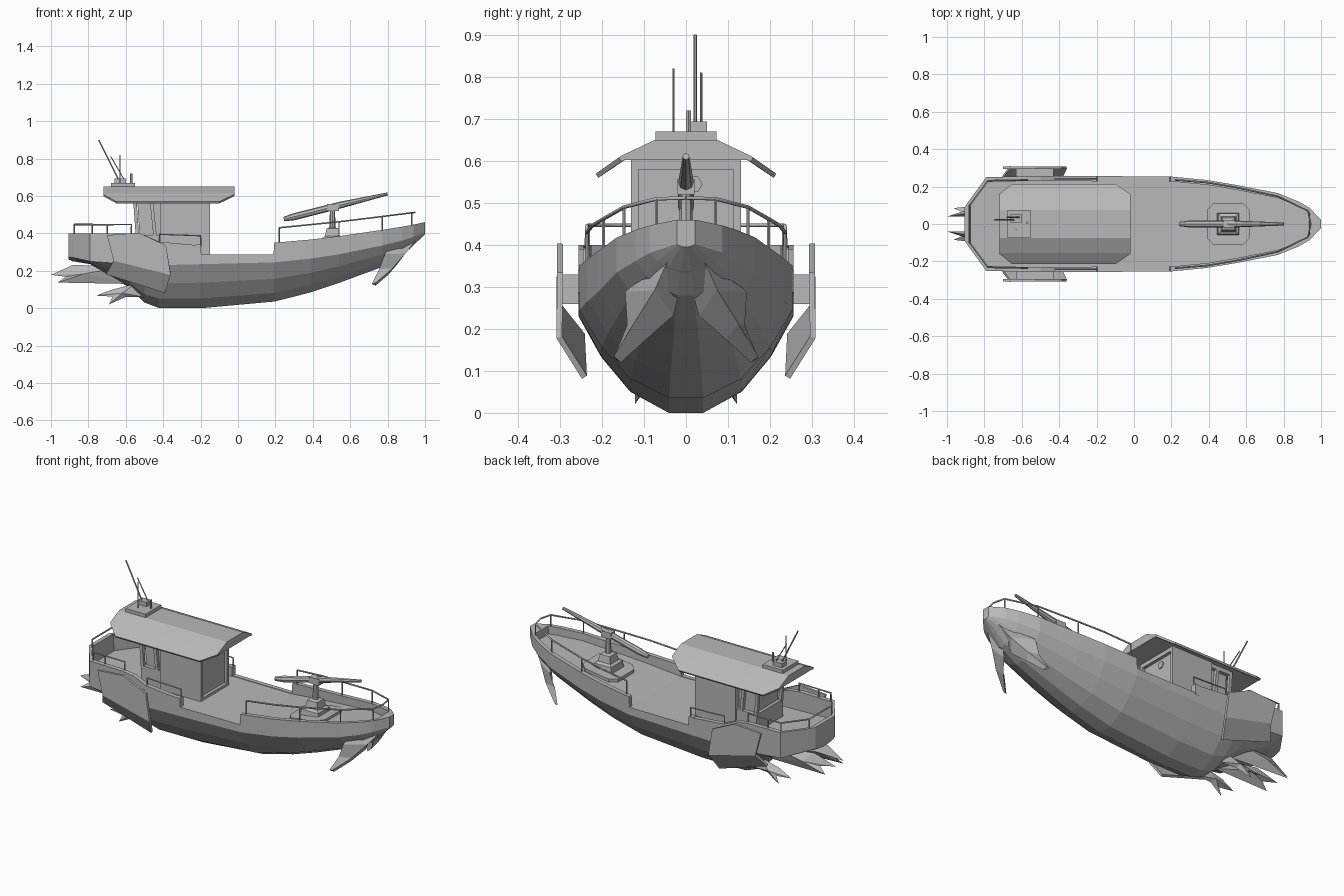
import bpy, bmesh, math
from mathutils import Vector

grey = bpy.data.materials.new("hull grey")
grey.diffuse_color = (0.48, 0.48, 0.48, 1)


def finish(name, bm):
    bmesh.ops.remove_doubles(bm, verts=bm.verts, dist=1e-5)
    bmesh.ops.recalc_face_normals(bm, faces=bm.faces)
    me = bpy.data.meshes.new(name)
    bm.to_mesh(me)
    bm.free()
    me.materials.append(grey)
    ob = bpy.data.objects.new(name, me)
    bpy.context.collection.objects.link(ob)
    return ob


def loft(name, rings):
    """Closed rings of points joined into a capped solid."""
    bm = bmesh.new()
    vs = [[bm.verts.new(p) for p in r] for r in rings]
    n = len(vs[0])
    for a, b in zip(vs, vs[1:]):
        for i in range(n):
            bm.faces.new((a[i], a[(i + 1) % n], b[(i + 1) % n], b[i]))
    bm.faces.new(vs[0])
    bm.faces.new(vs[-1])
    return finish(name, bm)


def rect(x, y, z, hx, hy):
    return [(x - hx, y - hy, z), (x + hx, y - hy, z), (x + hx, y + hy, z), (x - hx, y + hy, z)]


def box(name, x0, x1, y0, y1, z0, z1):
    x, y, hx, hy = (x0 + x1) / 2, (y0 + y1) / 2, (x1 - x0) / 2, (y1 - y0) / 2
    return loft(name, [rect(x, y, z0, hx, hy), rect(x, y, z1, hx, hy)])


def rod(name, a, b, r0, r1, sides=6):
    a, b = Vector(a), Vector(b)
    q = (b - a).to_track_quat('Z', 'Y')
    rings = [[p + q @ Vector((r * math.cos(t), r * math.sin(t), 0))
              for t in [2 * math.pi * i / sides for i in range(sides)]]
             for p, r in ((a, r0), (b, r1))]
    return loft(name, rings)


def rail(name, pts, r=0.0045):
    cu = bpy.data.curves.new(name, 'CURVE')
    cu.dimensions = '3D'
    cu.bevel_depth = r
    cu.bevel_resolution = 1
    cu.use_fill_caps = True
    sp = cu.splines.new('POLY')
    sp.points.add(len(pts) - 1)
    for p, c in zip(sp.points, pts):
        p.co = (*c, 1)
    cu.materials.append(grey)
    bpy.context.collection.objects.link(bpy.data.objects.new(name, cu))


def flip(pts, s):
    return [(x, y * s, z) for x, y, z in pts]


# Hull: x, half width, keel z, chine z, rim z, deck z
stations = [
    (-.905, .09, .26, .275, .40, .40), (-.882, .125, .25, .27, .40, .40),
    (-.878, .13, .25, .27, .40, .30), (-.79, .25, .235, .25, .40, .30),
    (-.58, .256, .11, .235, .40, .29), (-.50, .256, .03, .23, .39, .288),
    (-.42, .256, .0, .23, .355, .286), (-.20, .256, .0, .235, .335, .285),
    (-.196, .256, .0, .235, .288, .285), (.19, .254, .035, .245, .288, .285),
    (.194, .254, .035, .245, .35, .285), (.39, .235, .085, .265, .367, .314),
    (.54, .21, .135, .288, .385, .337), (.77, .165, .22, .335, .418, .375),
    (.88, .12, .28, .362, .436, .39), (.936, .088, .335, .38, .446, .40),
    (.94, .085, .338, .382, .447, .447), (1.0, .022, .395, .402, .46, .46)]
rings = []
for x, w, k, c, t, d in stations:
    wi = max(w - .026, w * .6)
    half = [(.16 * w, k), (.52 * w, k + .22 * (c - k)), (.79 * w, k + .58 * (c - k)),
            (w, c), (w, t), (wi, t), (wi, d)]
    rings.append([(x, y, z) for y, z in half] + [(x, -y, z) for y, z in reversed(half)])
loft("hull", rings)

# Cabin with a framed, recessed front panel and a small round fitting
box("cabin", -.415, -.168, -.131, .131, .284, .605)
box("cabin_front_header", -.17, -.15, -.131, .131, .58, .605)
box("cabin_front_sill", -.17, -.15, -.131, .131, .284, .30)
rod("front_fitting", (-.17, .018, .545), (-.163, .018, .545), .021, .021, 6)

# Narrower rear cabin with leaning corner posts around recessed panels
loft("rear_cabin", [rect(-.462, 0, .287, .058, .10), rect(-.472, 0, .605, .068, .10)])
box("rear_header", -.56, -.41, -.122, .122, .58, .605)
box("rear_sill", -.545, -.41, -.122, .122, .287, .39)

# Roof with sloping wings and clipped corners
rings = []
for x, w in ((-.72, .16), (-.65, .215), (-.10, .215), (-.02, .16)):
    zw = .612 - (w - .155) * .7
    half = [(.075, .65), (.155, .612), (w, zw), (w - .006, zw - .01), (.145, .603)]
    rings.append([(x, y, z) for y, z in half] + [(x, -y, z) for y, z in reversed(half)])
loft("roof", rings)

# Roof mast base and aerials
box("aerial_base", -.68, -.55, -.073, .073, .648, .67)
box("aerial_box", -.66, -.60, .008, .05, .67, .694)
rod("long_aerial", (-.64, .022, .69), (-.745, .022, .90), .004, .004)
rod("angled_aerial", (-.61, .036, .69), (-.68, .036, .81), .003, .003)
rod("upright_aerial", (-.63, -.03, .67), (-.63, -.03, .82), .003, .003)
rod("short_aerial", (-.57, .006, .67), (-.57, .006, .72), .007, .007)

# Deck gun on an octagonal plate
octa = [(.39, .075), (.425, .112), (.58, .112), (.62, .075), (.62, -.075), (.58, -.112), (.425, -.112), (.39, -.075)]
loft("gun_plate", [[(x, y, z + (x - .5) * .14) for x, y in octa] for z in (.325, .348)])
loft("gun_pedestal", [rect(.505, 0, z, h, h) for z, h in ((.34, .06), (.375, .055), (.385, .04), (.425, .032), (.43, .02))])
rod("gun_post", (.505, 0, .42), (.505, 0, .545), .017, .013, 8)
box("gun_cradle", .475, .54, -.02, .02, .52, .557)
rod("gun_breech", (.245, 0, .476), (.30, 0, .489), .012, .019, 8)
rod("gun_body", (.30, 0, .489), (.55, 0, .552), .019, .018, 8)
rod("gun_barrel", (.55, 0, .552), (.80, 0, .611), .018, .008, 8)

# Stern rail
stern = [(-.57, .238, .40), (-.57, .236, .447), (-.78, .232, .447), (-.875, .105, .447)]
rail("stern_rail", stern + flip(stern[::-1], -1))

for s, side in ((1, "left"), (-1, "right")):
    for x, y in ((-.70, .235), (-.78, .232), (-.875, .105)):
        rod("stern_post_" + side, (x, y * s, .39), (x, y * s, .447), .004, .004)
    # Cabin frame posts
    box("cabin_front_post_" + side, -.17, -.15, min(s * .113, s * .131), max(s * .113, s * .131), .284, .605)
    for xb, xt in ((-.532, -.553), (-.435, -.465)):
        loft("rear_post_" + side, [rect(xb, s * .113, .30, .009, .009), rect(xt, s * .113, .60, .009, .009)])
    # Rail beside the cabin
    rail("side_rail_" + side, flip([(-.42, .242, .34), (-.42, .242, .395), (-.2, .242, .387), (-.2, .242, .33)], s))
    box("rail_end_block_" + side, -.225, -.197, min(s * .225, s * .257), max(s * .225, s * .257), .28, .34)
    # Bow rail
    bow = [(.22, .236, .43), (.39, .222, .447), (.54, .197, .462), (.77, .148, .49), (.93, .07, .51)]
    rail("bow_rail_" + side, flip(bow + [(.945, 0, .512)], s))
    for x, y, z in bow[::2] + bow[3:4]:
        rod("bow_post_" + side, (x, y * s, z - .085), (x, y * s, z), .004, .004)

    # Side pod: upright panel with a flap bent in under it
    bm = bmesh.new()
    v = [bm.verts.new(p) for p in flip([
        (-.70, .300, .39), (-.53, .300, .403), (-.385, .300, .335), (-.36, .302, .18),
        (-.665, .302, .255), (-.39, .242, .085), (-.705, .247, .185)], s)]
    bm.faces.new((v[0], v[1], v[2], v[3], v[4]))
    bm.faces.new((v[4], v[3], v[5], v[6]))
    pod = finish("side_pod_" + side, bm)
    m = pod.modifiers.new("thickness", 'SOLIDIFY')
    m.thickness = .014
    m.offset = 0
    box("pod_mount_" + side, -.63, -.43, min(s * .24, s * .298), max(s * .24, s * .298), .26, .33)

    # Bow tusk rooted inside the hull
    loft("bow_tusk_" + side, [flip(r, s) for r in (
        [(.95, .045, .36), (.80, .09, .34), (.87, .015, .29)],
        [(.895, .075, .292), (.785, .145, .288), (.85, .03, .232)],
        [(.825, .125, .212), (.755, .14, .21), (.80, .095, .175)],
        [(.735, .172, .135), (.715, .172, .13), (.735, .155, .12)])])

    # Forked tail fins
    for name, pts, mid, th in (
            ("upper_fin_", [(-.62, .10, .22), (-.60, .07, .13), (-.965, .085, .137),
                            (-.92, .065, .168), (-1.0, .04, .178), (-.88, .06, .232)], (-.82, .07, .185), .03),
            ("lower_fin_", [(-.55, .09, .13), (-.50, .09, .06), (-.60, .10, .06), (-.69, .122, .02),
                            (-.67, .115, .062), (-.76, .105, .067), (-.67, .09, .10)], (-.62, .10, .08), .02)):
        bm = bmesh.new()
        v = [bm.verts.new(p) for p in flip(pts, s)]
        tops = [bm.verts.new((mid[0], mid[1] * s + o, mid[2])) for o in (th, -th)]
        for a, b in zip(v, v[1:] + v[:1]):
            for t in tops:
                bm.faces.new((a, b, t))
        finish(name + side, bm)
